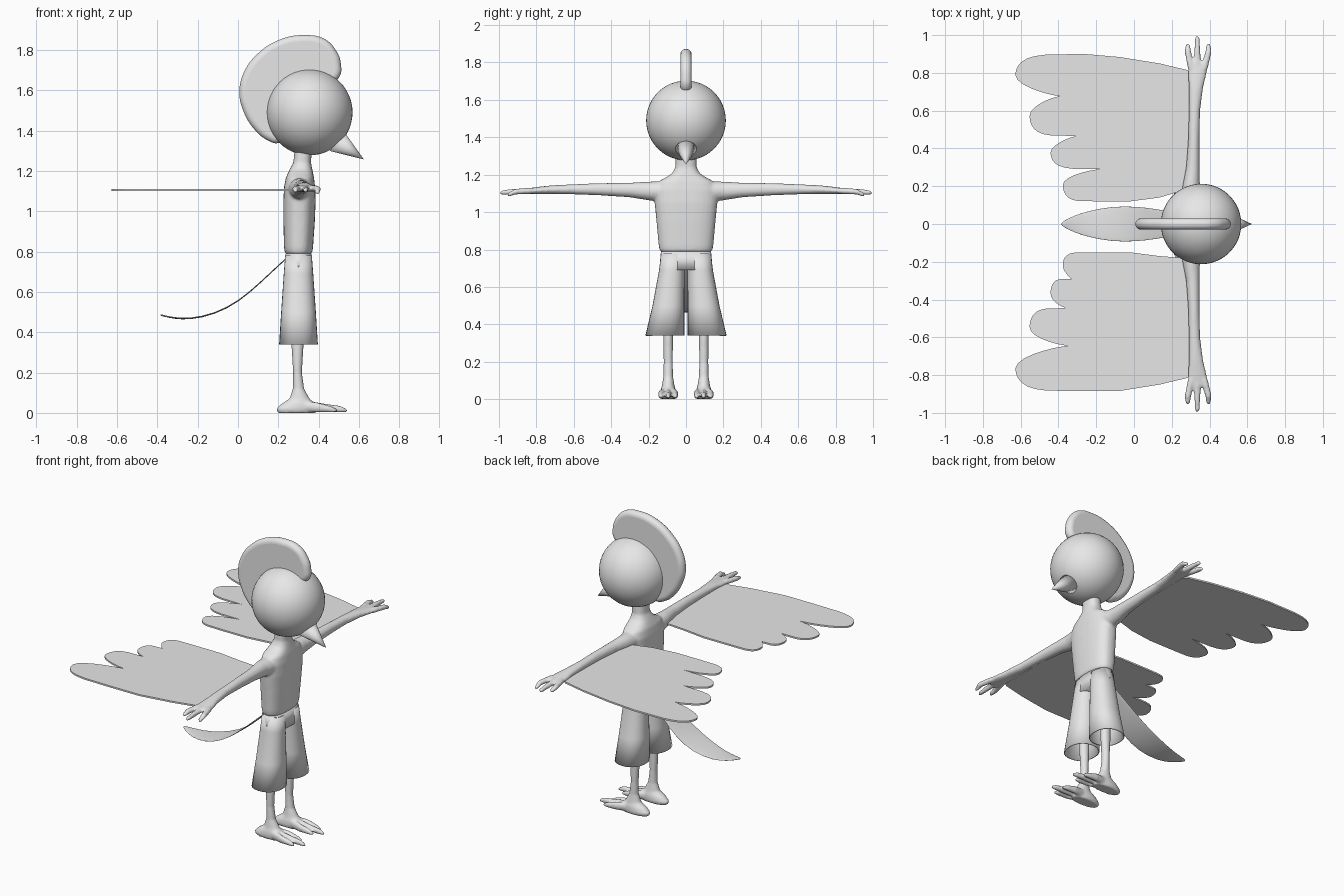
import bpy, bmesh, math
from mathutils import Vector

cube = bpy.data.objects.get("Cube")
if cube:
    bpy.data.objects.remove(cube, do_unlink=True)

grey = bpy.data.materials.new("light_grey")
grey.use_nodes = True
grey.diffuse_color = (0.8, 0.8, 0.8, 1)
grey.node_tree.nodes["Principled BSDF"].inputs["Base Color"].default_value = grey.diffuse_color

AXES = {"x": ((0, 1, 0), (0, 0, 1)), "y": ((1, 0, 0), (0, 0, 1)), "z": ((1, 0, 0), (0, 1, 0))}


def tube(bm, axis, rows, power=1.0, caps=True, n=28):
    """Loft rounded rings; each row is x, y, z and two radii."""
    u, v = (Vector(a) for a in AXES[axis])
    rings = []
    for x, y, z, a, b in rows:
        ring = []
        for i in range(n):
            t = math.tau * i / n
            c, s = math.cos(t), math.sin(t)
            p = Vector((x, y, z)) + u * a * math.copysign(abs(c) ** power, c)
            ring.append(bm.verts.new(p + v * b * math.copysign(abs(s) ** power, s)))
        rings.append(ring)
    for r, q in zip(rings, rings[1:]):
        for i in range(n):
            bm.faces.new((r[i - 1], r[i], q[i], q[i - 1]))
    if caps:
        bm.faces.new(rings[0])
        bm.faces.new(rings[-1])


def finish(name, bm, smooth=True):
    bmesh.ops.recalc_face_normals(bm, faces=bm.faces)
    mesh = bpy.data.meshes.new(name)
    bm.to_mesh(mesh)
    bm.free()
    for f in mesh.polygons:
        f.use_smooth = smooth
    mesh.materials.append(grey)
    obj = bpy.data.objects.new(name, mesh)
    bpy.context.collection.objects.link(obj)
    return obj


def blend(obj, voxel, rounds):
    """Fuse overlapping lofts into one soft skin."""
    m = obj.modifiers.new("fuse", "REMESH")
    m.mode, m.voxel_size, m.use_smooth_shade = "VOXEL", voxel, True
    s = obj.modifiers.new("soften", "SMOOTH")
    s.iterations, s.factor = rounds, 0.5


# Torso, arms and hands
bm = bmesh.new()
torso = [(0.785, .3, .058, .13), (.795, .3, .068, .141), (.82, .3, .072, .146),
         (.95, .303, .078, .158), (1.05, .305, .08, .168), (1.12, .305, .077, .17),
         (1.165, .307, .07, .145), (1.19, .31, .062, .1), (1.21, .313, .055, .072),
         (1.24, .318, .044, .057), (1.32, .325, .042, .056)]
tube(bm, "z", [(x, 0, z, a, b) for z, x, a, b in torso], 0.8)
arm = [(.1, .305, 1.11, .06, .055), (.2, .303, 1.113, .046, .05), (.3, .312, 1.118, .036, .039),
       (.45, .317, 1.122, .03, .033), (.6, .32, 1.122, .03, .027), (.72, .328, 1.12, .038, .023),
       (.8, .335, 1.115, .05, .019), (.86, .338, 1.112, .05, .014)]
fingers = [(.285, .955, 1.1), (.335, .995, 1.102), (.394, .955, 1.092)]
for s in (-1, 1):
    tube(bm, "y", [(x, s * y, z, a, b) for y, x, z, a, b in arm])
    for x, y, z in fingers:
        root = .335 + (x - .335) * .6
        tube(bm, "y", [(root, s * .82, 1.114, .02, .017), (x, s * .91, 1.11, .017, .016),
                       (x, s * (y - .01), z + .003, .013, .012), (x, s * y, z, .007, .007)], n=14)
blend(finish("torso_and_arms", bm), 0.008, 4)

# Legs and three-toed feet
leg = [(.5, .295, .03, .026), (.33, .295, .03, .026), (.2, .295, .022, .024), (.12, .3, .028, .026),
       (.07, .305, .05, .034), (.045, .3, .085, .042), (.02, .29, .1, .044), (.0, .29, .094, .038)]
bm = bmesh.new()
for s in (-1, 1):
    tube(bm, "z", [(x, s * .095, z, a, b) for z, x, a, b in leg])
    for spread, reach in ((-.038, .49), (0, .54), (.038, .49)):
        y = s * (.095 + spread)
        tube(bm, "x", [(.31, s * (.095 + spread * .4), .035, .022, .03), (.4, y, .027, .016, .024),
                       (reach - .03, y, .018, .014, .016), (reach, y, .012, .007, .008)], n=14)
blend(finish("legs_and_feet", bm), 0.007, 3)

# Shorts: hips and two hollow flared legs
bm = bmesh.new()
tube(bm, "z", [(.3, 0, .69, .07, .143), (.3, 0, .79, .065, .134)], 0.85)
finish("shorts_hips", bm)
bm = bmesh.new()
for s in (-1, 1):
    tube(bm, "z", [(.3, s * y, z, a, b) for z, y, a, b in
                   ((.34, .113, .096, .104), (.5, .094, .086, .085),
                    (.69, .076, .073, .068), (.78, .067, .066, .066))], 0.9, caps=False)
shorts = finish("shorts_legs", bm)
cloth = shorts.modifiers.new("cloth", "SOLIDIFY")
cloth.thickness, cloth.offset = 0.006, -1

# Head
bm = bmesh.new()
bmesh.ops.create_uvsphere(bm, u_segments=48, v_segments=24, radius=0.213)
bmesh.ops.translate(bm, verts=bm.verts, vec=(.355, 0, 1.49))
finish("head", bm)

# Beak pointing forward and down
bm = bmesh.new()
bmesh.ops.create_cone(bm, cap_ends=True, segments=32, radius1=0.06, radius2=0.001, depth=0.16)
beak = finish("beak", bm)
aim = Vector((.125, 0, -.085))
tip = Vector((.622, 0, 1.258))
beak.rotation_euler = aim.to_track_quat("Z", "Y").to_euler()
beak.location = tip - aim.normalized() * .08

# Crest: rounded plate over the back of the head
outline = [(.505, 1.67), (.51, 1.73), (.49, 1.79), (.43, 1.853), (.33, 1.873), (.206, 1.85),
           (.097, 1.78), (.03, 1.69), (.007, 1.59), (.027, 1.496), (.08, 1.407),
           (.146, 1.352), (.2, 1.338), (.27, 1.4), (.35, 1.52), (.45, 1.62)]
curve = bpy.data.curves.new("crest", "CURVE")
curve.dimensions, curve.fill_mode = "2D", "BOTH"
curve.bevel_depth, curve.offset, curve.bevel_resolution = 0.03, -0.03, 5
spline = curve.splines.new("BEZIER")
spline.bezier_points.add(len(outline) - 1)
spline.use_cyclic_u = True
for p, (x, z) in zip(spline.bezier_points, outline):
    p.co = (x, z, 0)
    p.handle_left_type = p.handle_right_type = "AUTO"
curve.materials.append(grey)
crest = bpy.data.objects.new("crest", curve)
crest.rotation_euler.x = math.pi / 2
bpy.context.collection.objects.link(crest)
bpy.ops.object.select_all(action="DESELECT")
crest.select_set(True)
bpy.context.view_layer.objects.active = crest
bpy.ops.object.convert(target="MESH")
bpy.ops.object.shade_smooth_by_angle(angle=math.radians(40))


def wing(name, s, joints, tips):
    """Flat plate whose rear edge is a row of feather lobes between joints."""
    pts = [(.3, .8), (.283, .815), (.135, .85), (-.077, .884)]
    for k, tip_x in enumerate(tips):
        (x0, y0), (x1, y1) = joints[k], joints[k + 1]
        for i in range(14):
            t = math.pi * i / 14
            f = (1 - math.cos(t)) / 2
            base = x0 + (x1 - x0) * f
            blunt = (t < math.pi / 2) == (k == 0)
            bulge = math.sin(t) ** (0.4 if blunt else 1.5)
            pts.append((base + (tip_x - base) * bulge, y0 + (y1 - y0) * f))
    inner = joints[-1][1]
    pts += [joints[-1], (-.02, inner), (.135, inner + .02), (.267, .18), (.3, .2)]
    bm = bmesh.new()
    face = bm.faces.new([bm.verts.new((x, s * y, 1.1)) for x, y in pts])
    top = bmesh.ops.extrude_face_region(bm, geom=[face])["geom"]
    bmesh.ops.translate(bm, vec=(0, 0, .01), verts=[v for v in top if isinstance(v, bmesh.types.BMVert)])
    finish(name, bm, smooth=False)


tips = (-.628, -.553, -.442, -.377)
wing("left_wing", 1, [(-.26, .9), (-.39, .677), (-.3, .466), (-.18, .29), (-.2, .12)], tips)
wing("right_wing", -1, [(-.26, .885), (-.347, .645), (-.357, .445), (-.33, .29), (-.24, .15)], tips)

# Tail: one long curved feather
bm = bmesh.new()
tail = [(.26, .785, .04), (.2, .73, .065), (.117, .652, .08), (.007, .553, .094), (-.117, .489, .094),
        (-.24, .464, .07), (-.32, .47, .044), (-.37, .482, .018), (-.385, .486, .004)]
tube(bm, "x", [(x, 0, z, w, .004) for x, z, w in tail])
feather = finish("tail_feather", bm)
feather.modifiers.new("round", "SUBSURF").levels = 1
